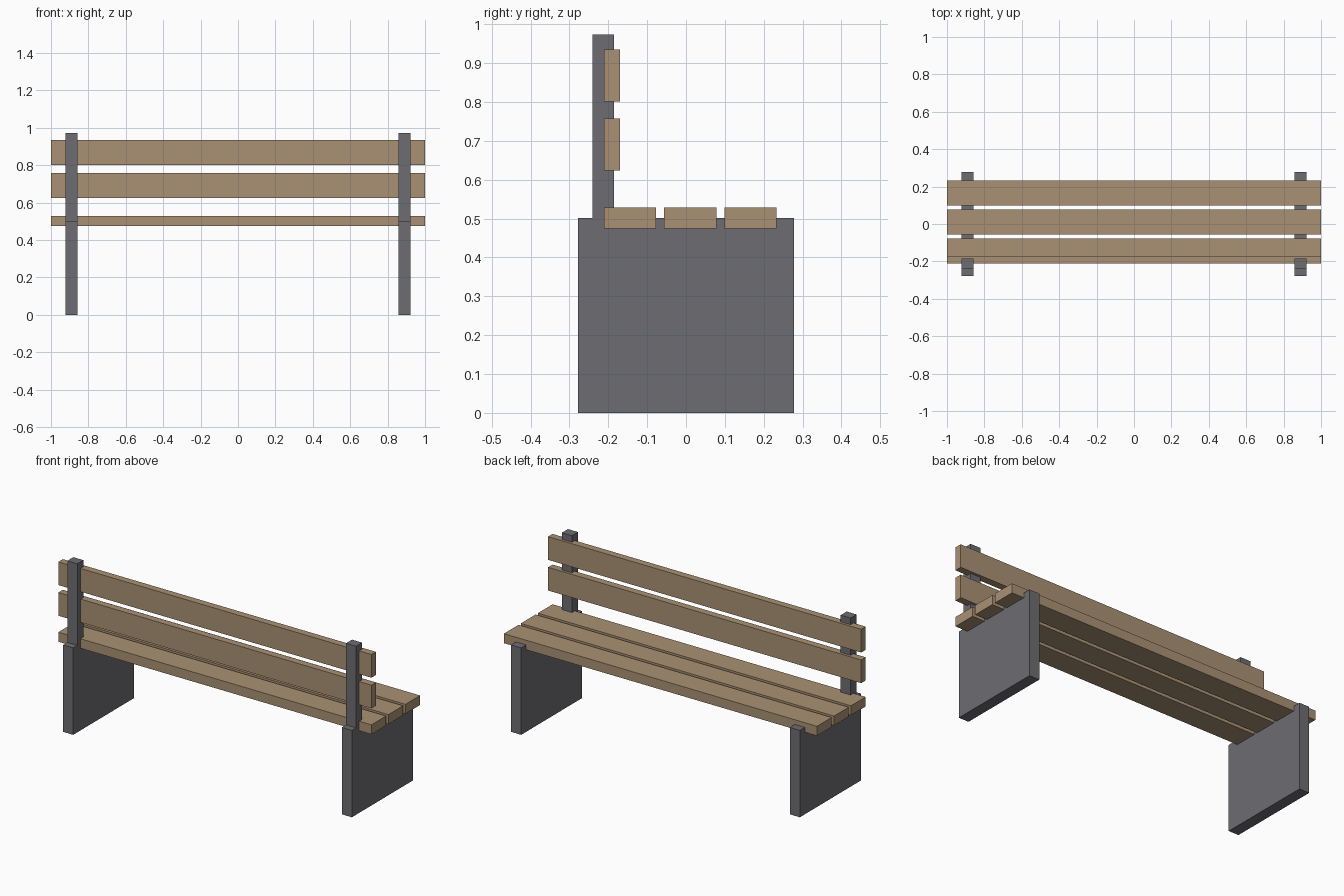
import bpy
from mathutils import Vector

cube = bpy.data.objects.get("Cube")
if cube:
    bpy.data.objects.remove(cube, do_unlink=True)


def make_material(name, color):
    mat = bpy.data.materials.new(name)
    mat.use_nodes = True
    mat.diffuse_color = color
    mat.node_tree.nodes["Principled BSDF"].inputs["Base Color"].default_value = color
    return mat


def box(name, low, high, mat):
    """Box spanning two opposite corners."""
    low, high = Vector(low), Vector(high)
    bpy.ops.mesh.primitive_cube_add(size=1, location=(low + high) / 2)
    obj = bpy.context.object
    obj.name = obj.data.name = name
    for v in obj.data.vertices:
        v.co *= high - low
    obj.data.materials.append(mat)
    return obj


wood = make_material("tan wood", (0.40, 0.285, 0.175, 1))
metal = make_material("dark grey", (0.155, 0.153, 0.168, 1))

# Side panels and back posts, one pair per side
for side, x in (("right", -0.89), ("left", 0.89)):
    x0, x1 = x - 0.032, x + 0.032
    box(f"{side}_leg_panel", (x0, -0.278, 0), (x1, 0.278, 0.502), metal)
    box(f"{side}_back_post", (x0, -0.24, 0.502), (x1, -0.185, 0.973), metal)

# Seat slats
for i in range(3):
    y = -0.144 + i * 0.155
    box(f"seat_slat_{i + 1}", (-1, y - 0.067, 0.474), (1, y + 0.067, 0.529), wood)

# Backrest slats
for i, z in enumerate((0.691, 0.868)):
    box(f"back_slat_{i + 1}", (-1, -0.211, z - 0.067), (1, -0.17, z + 0.067), wood)
